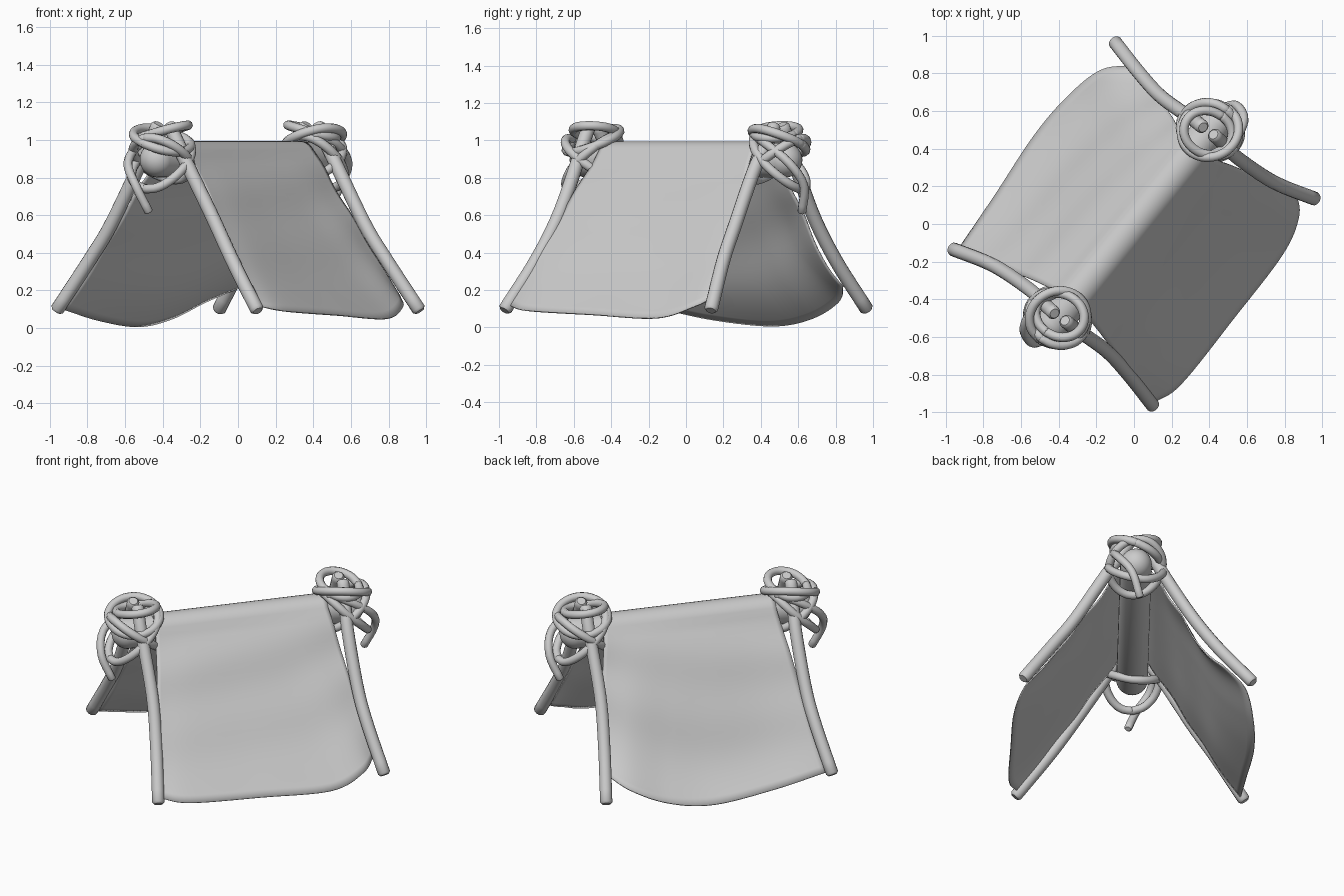
import bpy, bmesh, math
from mathutils import Vector, Matrix

if "Cube" in bpy.data.objects:
    bpy.data.objects.remove(bpy.data.objects["Cube"])

AX = Vector((0.63, 0.777, 0)).normalized()      # along the ridge, towards the back
SIDE = Vector((AX.y, -AX.x, 0))                 # across the ridge, towards the right panel
TURN = Matrix.Rotation(math.pi, 4, 'Z')
UP = Vector((0, 0, 1))


def local(u, w, z):
    return AX * u + SIDE * w + UP * z


def finish(bm, name):
    bmesh.ops.recalc_face_normals(bm, faces=bm.faces)
    me = bpy.data.meshes.new(name)
    bm.to_mesh(me)
    bm.free()
    ob = bpy.data.objects.new(name, me)
    bpy.context.collection.objects.link(ob)
    for o in bpy.context.selected_objects:
        o.select_set(False)
    ob.select_set(True)
    bpy.context.view_layer.objects.active = ob
    bpy.ops.object.shade_smooth_by_angle(angle=math.radians(50))
    return ob


def spline(pts, t):
    """Catmull-Rom point at t in 0..1"""
    n = len(pts) - 1
    i = min(int(t * n), n - 1)
    f = t * n - i
    b, c = pts[i], pts[i + 1]
    a = pts[i - 1] if i else b * 2 - c
    d = pts[i + 2] if i + 2 <= n else c * 2 - b
    return 0.5 * (2 * b + (c - a) * f + (2 * a - 5 * b + 4 * c - d) * f * f
                  + (3 * b - a - 3 * c + d) * f ** 3)


def tube(name, pts, r, steps, sides=14):
    """Round bar along a smooth path, with slightly rounded ends"""
    path = [spline(pts, i / steps) for i in range(steps + 1)]
    bm = bmesh.new()
    rings, nrm = [], None

    def ring(c, n, b, rad):
        return [bm.verts.new(c + (n * math.cos(k * math.tau / sides)
                + b * math.sin(k * math.tau / sides)) * rad) for k in range(sides)]
    for i, p in enumerate(path):
        tan = (path[min(i + 1, steps)] - path[max(i - 1, 0)]).normalized()
        nrm = tan.orthogonal() if nrm is None else nrm - tan * nrm.dot(tan)
        nrm.normalize()
        b = tan.cross(nrm)
        if i == 0:
            rings.append(ring(p - tan * r * 0.35, nrm, b, r * 0.7))
        rings.append(ring(p, nrm, b, r))
        if i == steps:
            rings.append(ring(p + tan * r * 0.35, nrm, b, r * 0.7))
    for r0, r1 in zip(rings, rings[1:]):
        for k in range(sides):
            bm.faces.new((r0[k], r0[(k + 1) % sides], r1[(k + 1) % sides], r1[k]))
    bm.faces.new(rings[0])
    bm.faces.new(rings[-1])
    return finish(bm, name)


# ridge pole with domed ends
bm = bmesh.new()
bmesh.ops.create_uvsphere(bm, u_segments=28, v_segments=17, radius=0.094)
for v in bm.verts:
    v.co.z += math.copysign(0.68, v.co.z)
rot = UP.rotation_difference(AX).to_matrix().to_4x4()
bmesh.ops.transform(bm, matrix=Matrix.Translation((0, 0, 0.895)) @ rot, verts=bm.verts)
finish(bm, "ridge_pole")

# leg poles leaning together over the ridge
LEGS = {
    "left": [Vector(p) for p in [(-.96, -.135, .10), (-.79, -.20, .36), (-.68, -.26, .54), (-.54, -.36, .83)]]
    + [local(-.63, -.10, .97), local(-.635, -.035, 1.075)],
    "right": [Vector(p) for p in [(.10, -.965, .10), (-.03, -.80, .36), (-.14, -.68, .60), (-.27, -.585, .87)]]
    + [local(-.63, .10, .98), local(-.63, .045, 1.075)],
}

# lashing loops: centre along ridge, radius along and across, height, outward drop, sideways tilt
LOOPS = {
    "top": (-.625, .12, .125, 1.045, .015, .03),
    "middle": (-.64, .145, .15, 1.0, .02, -.06),
    "under": (-.645, .145, .155, .88, .14, -.02),
    "cross": (-.64, .15, .15, .90, -.11, .02),
}


def loop(u, ru, rw, z, drop, tilt, n=14):
    pts = []
    for i in range(n + 1):
        a = i / n * math.tau
        k = 1 + 0.06 * math.sin(2 * a + z * 40)
        pts.append(local(u - ru * k * math.cos(a), rw * k * math.sin(a),
                         z - drop * math.cos(a) + tilt * math.sin(a)))
    return pts


TAIL = [Vector(p) for p in [(-.40, -.36, 1.03), (-.52, -.43, .98), (-.585, -.55, .88), (-.545, -.63, .76), (-.475, -.62, .62)]]

# front set, turned half round for the back
for end, mat in (("front", Matrix.Identity(4)), ("back", TURN)):
    for side, pts in LEGS.items():
        tube(f"{end}_{side}_leg", [mat @ p for p in pts], 0.037, 24)
    for key, vals in LOOPS.items():
        tube(f"{end}_lashing_{key}", [mat @ p for p in loop(*vals)], 0.025, 48, 10)
    tube(f"{end}_rope_tail", [mat @ p for p in TAIL], 0.024, 16, 10)

# cloth: lower hems of the two panels, front to back
RIGHT = [Vector(p) for p in [(.10, -.95, .12), (.25, -.85, .09), (.53, -.50, .068), (.79, -.16, .05), (.875, .04, .11), (.86, .17, .17)]]
LEFT = [Vector(p) for p in [(-.93, -.13, .10), (-.74, .15, .04), (-.53, .47, .008), (-.35, .68, .05), (-.17, .82, .14), (.02, .84, .22)]]
COLS, ROWS, ARC = 40, 24, 6
bm = bmesh.new()
grid = []
for i in range(COLS + 1):
    s = i / COLS
    u = -0.53 + 1.06 * s
    line = []
    for sgn, hem in ((-1, LEFT), (1, RIGHT)):
        low = spline(hem, s)
        half = []
        for k in range(ARC):                     # wrap over the ridge pole
            a = math.radians(58) * k / (ARC - 1)
            half.append(local(u, sgn * 0.1 * math.sin(a), 0.89 + 0.1 * math.cos(a)))
        top = half[-1]
        if sgn < 0:                              # knee low down, stronger in the middle and back
            sag, power = 0.01 + 0.035 * s + 0.03 * math.sin(math.pi * s), 2.6
        else:
            sag, power = 0.005 + 0.03 * math.sin(math.pi * s), 1.5
        inward = SIDE * -sgn * 0.85 - UP * 0.4
        for k in range(1, ROWS + 1):             # hanging panel with a flare at the hem
            t = k / ROWS
            bend = sag * math.sin(math.pi * t ** power)
            wave = 0.008 * math.sin(t * 17 + s * 3) * (1 - t)
            half.append(top.lerp(low, t) + inward * (bend + wave))
        line += half[:0:-1] if sgn < 0 else half
    grid.append([bm.verts.new(p) for p in line])
for g0, g1 in zip(grid, grid[1:]):
    for k in range(len(g0) - 1):
        bm.faces.new((g0[k], g0[k + 1], g1[k + 1], g1[k]))
cloth = finish(bm, "tent_cloth")
sol = cloth.modifiers.new("thickness", 'SOLIDIFY')
sol.thickness = 0.008
sol.offset = 0
